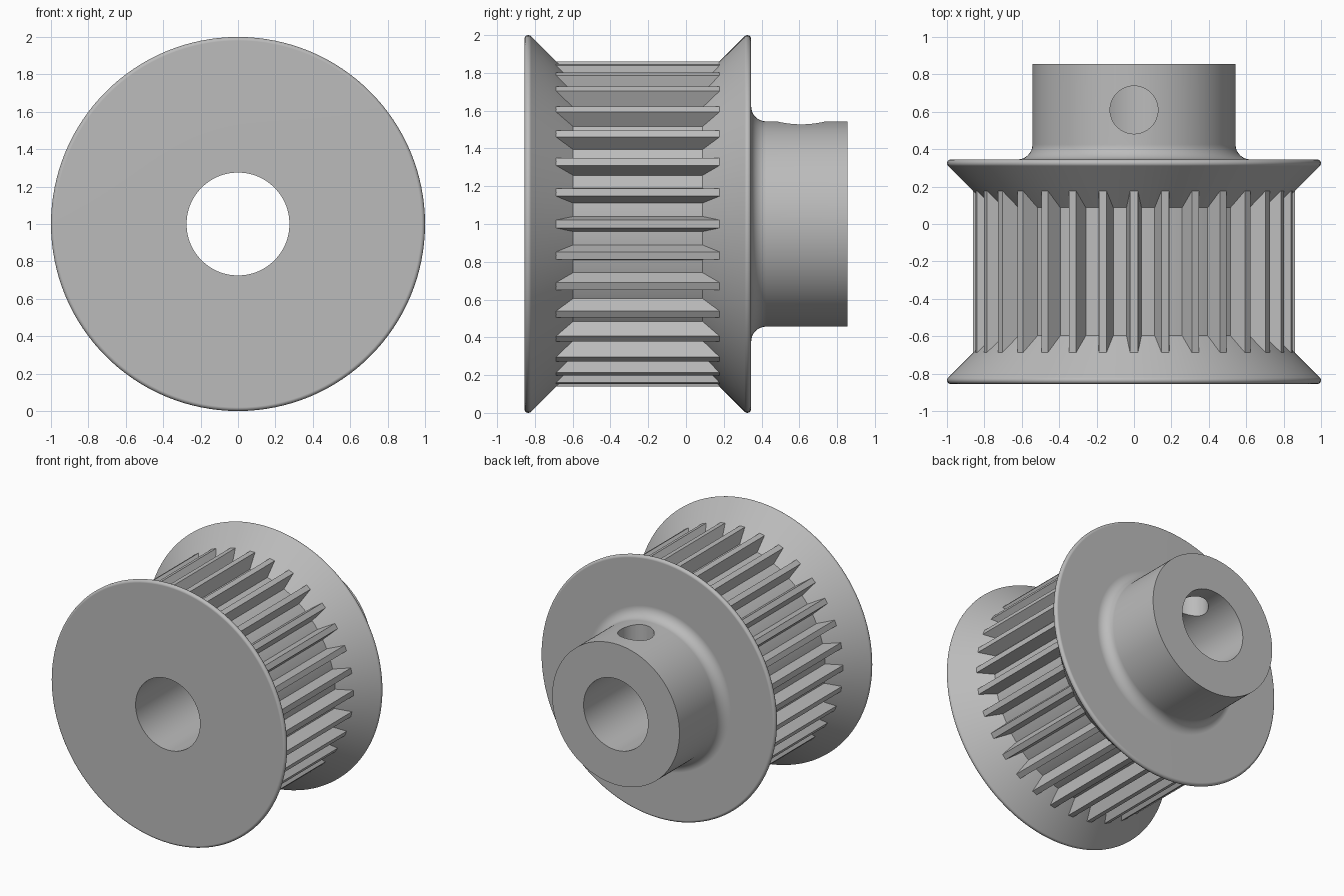
import bpy
import bmesh
from math import cos, sin, pi, radians
from mathutils import Matrix, Vector

cube = bpy.data.objects.get("Cube")
if cube:
    bpy.data.objects.remove(cube)

CENTRE = Vector((0, 0, 1))
TEETH = 32
ROOT, TIP = 0.77, 0.86
BORE, HUB = 0.275, 0.543

grey = bpy.data.materials.new("plain grey metal")
grey.use_nodes = True
colour = (0.5, 0.5, 0.5, 1)
grey.diffuse_color = colour
grey.node_tree.nodes["Principled BSDF"].inputs["Base Color"].default_value = colour


def make_object(name, bm):
    """Turn a bmesh into a grey object standing at the wheel centre."""
    bmesh.ops.recalc_face_normals(bm, faces=bm.faces)
    mesh = bpy.data.meshes.new(name)
    bm.to_mesh(mesh)
    bm.free()
    mesh.materials.append(grey)
    obj = bpy.data.objects.new(name, mesh)
    obj.location = CENTRE
    bpy.context.collection.objects.link(obj)
    return obj


def activate(obj):
    bpy.ops.object.select_all(action='DESELECT')
    obj.select_set(True)
    bpy.context.view_layer.objects.active = obj


def arc(r, y, radius, start, end, steps=8):
    """Points (radius from axis, y) along a profile arc, angles in degrees."""
    angles = [radians(start + (end - start) * i / steps) for i in range(steps + 1)]
    return [(r + radius * cos(a), y + radius * sin(a)) for a in angles]


# Pulley body: two flared flanges, tooth root drum, filleted hub and bore
profile = [(BORE, -0.855)]
profile += arc(0.98, -0.835, 0.02, -90, 45)
profile += [(ROOT, -0.597), (ROOT, 0.087)]
profile += arc(0.98, 0.325, 0.02, -45, 90)
profile += arc(HUB + 0.08, 0.425, 0.08, 270, 180)
profile += [(HUB, 0.855), (BORE, 0.855)]

bm = bmesh.new()
verts = [bm.verts.new((r, y, 0)) for r, y in profile]
edges = [bm.edges.new((v, verts[i - 1])) for i, v in enumerate(verts)]
bmesh.ops.spin(bm, geom=verts + edges, axis=(0, 1, 0), cent=(0, 0, 0),
               angle=2 * pi, steps=128, use_merge=True)
bmesh.ops.remove_doubles(bm, verts=bm.verts, dist=1e-5)
body = make_object("pulley_body", bm)

# Set screw hole through the top wall of the hub
bm = bmesh.new()
bmesh.ops.create_cone(bm, cap_ends=True, segments=48, radius1=0.128,
                      radius2=0.128, depth=0.6,
                      matrix=Matrix.Translation((0, 0.61, 0.4)))
cutter = make_object("screw_hole_cutter", bm)
cutter.hide_render = True
activate(body)
cut = body.modifiers.new("screw hole", 'BOOLEAN')
cut.object = cutter
cut.operation = 'DIFFERENCE'
cut.solver = 'EXACT'
bpy.ops.object.modifier_apply(modifier=cut.name)
bpy.data.objects.remove(cutter)
bpy.ops.object.shade_smooth_by_angle(angle=radians(30))
body.modifiers.new("even shading", 'WEIGHTED_NORMAL').keep_sharp = True

# Belt teeth: tapered bars whose ends are buried in the flanges
section = [(-0.044, ROOT - 0.02), (0.044, ROOT - 0.02), (0.021, TIP), (-0.021, TIP)]
bm = bmesh.new()
for i in range(TEETH):
    turn = Matrix.Rotation(2 * pi * i / TEETH, 3, 'Y')
    front, back = ([bm.verts.new(turn @ Vector((x, y, z))) for x, z in section]
                   for y in (-0.7, 0.19))
    bm.faces.new(front)
    bm.faces.new(back[::-1])
    for k in range(4):
        bm.faces.new((front[k - 1], front[k], back[k], back[k - 1]))
make_object("belt_teeth", bm)
